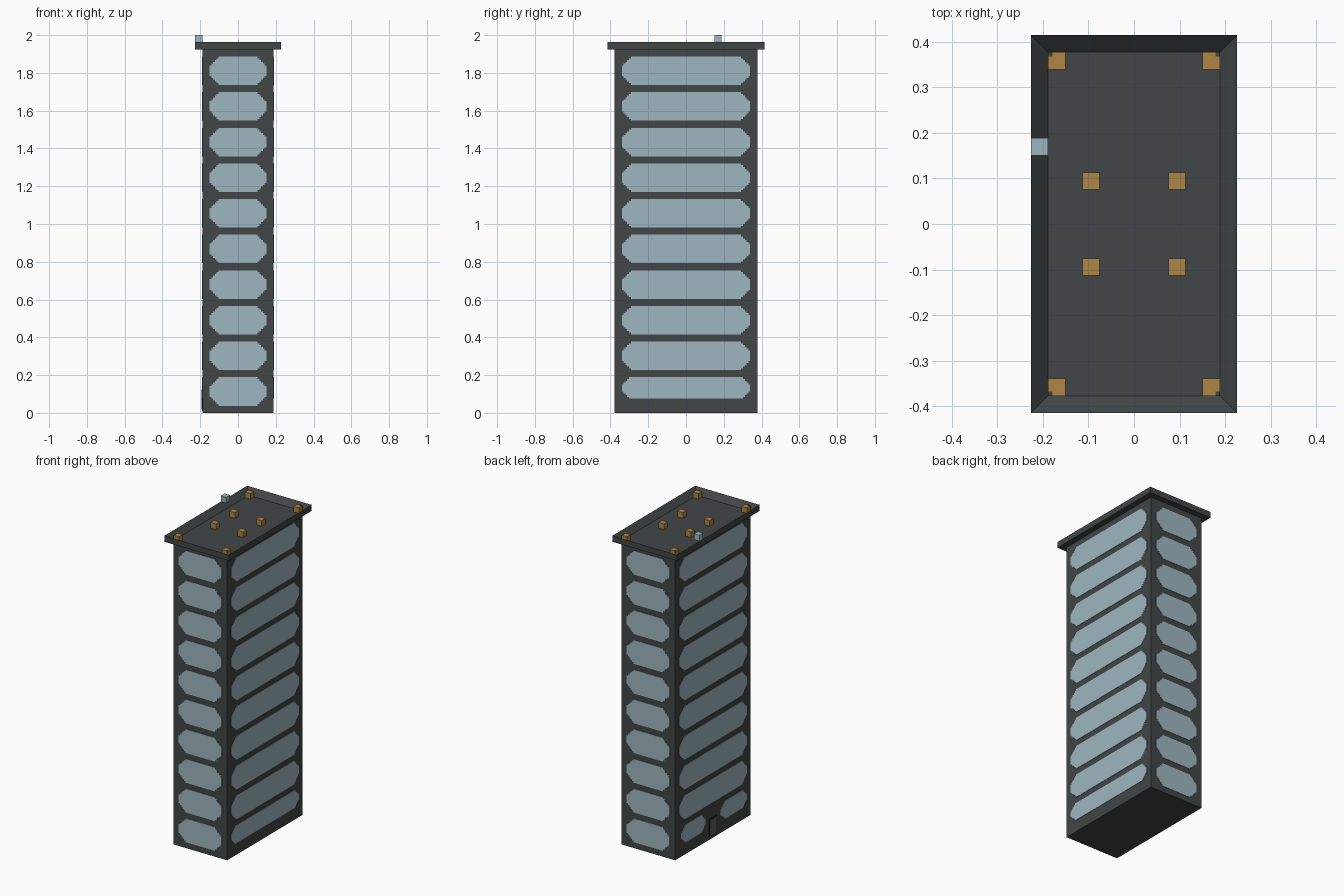
import bpy, bmesh, math
from mathutils import Matrix, Vector

if "Cube" in bpy.data.objects:
    bpy.data.objects.remove(bpy.data.objects["Cube"])

V = 2 / 53          # block unit: the tower is 53 blocks tall
P = V / 4           # step size of the stepped window corners
PLATE = 0.002       # thickness of painted plates
HALF_X, HALF_Y, BODY_TOP = 5 * V, 10 * V, 51 * V


def material(name, colour):
    mat = bpy.data.materials.new(name)
    mat.use_nodes = True
    mat.diffuse_color = (*colour, 1)
    bsdf = mat.node_tree.nodes["Principled BSDF"]
    bsdf.inputs["Base Color"].default_value = (*colour, 1)
    bsdf.inputs["Roughness"].default_value = 0.9
    return mat


WALL = material("charcoal wall", (0.053, 0.061, 0.061))
GLASS = material("pale blue glass", (0.34, 0.47, 0.52))
AMBER = material("amber block", (0.43, 0.24, 0.06))
DOOR = material("grey door", (0.11, 0.12, 0.12))
FRAME = material("black frame", (0.015, 0.017, 0.017))


def finish(name, bm, mat):
    bmesh.ops.recalc_face_normals(bm, faces=bm.faces)
    mesh = bpy.data.meshes.new(name)
    bm.to_mesh(mesh)
    bm.free()
    mesh.materials.append(mat)
    obj = bpy.data.objects.new(name, mesh)
    bpy.context.collection.objects.link(obj)
    return obj


def box_mesh(lo, hi):
    bm = bmesh.new()
    lo, hi = Vector(lo), Vector(hi)
    bmesh.ops.create_cube(bm, size=1, matrix=Matrix.Translation((lo + hi) / 2)
                          @ Matrix.Diagonal((*(hi - lo), 1)))
    return bm


def box(name, lo, hi, mat):
    return finish(name, box_mesh(lo, hi), mat)


def stepped_outline(u0, u1, z0, z1, steps):
    """Rectangle whose corners are cut by little stairs."""
    stair = []
    for i in range(steps):
        inset = (steps - i) * P
        stair += [(inset, i * P), (inset, (i + 1) * P)]
    stair.append((0, steps * P))
    back = stair[::-1]
    return ([(u1 - a, z1 - b) for a, b in stair] + [(u1 - a, z0 + b) for a, b in back]
            + [(u0 + a, z0 + b) for a, b in stair] + [(u0 + a, z1 - b) for a, b in back])


def wall_plates(name, outlines, turn, distance, mat, thick=PLATE):
    """Thin plates on the wall reached by turning the front wall."""
    bm = bmesh.new()
    for outline in outlines:
        face = bm.faces.new([bm.verts.new((u, -distance, z)) for u, z in outline])
        out = bmesh.ops.extrude_face_region(bm, geom=[face], use_keep_orig=True)
        moved = [g for g in out["geom"] if isinstance(g, bmesh.types.BMVert)]
        bmesh.ops.translate(bm, verts=moved, vec=(0, -thick, 0))
    bm.transform(Matrix.Rotation(math.radians(turn), 4, 'Z'))
    return finish(name, bm, mat)


# Tower body
box("tower_body", (-HALF_X, -HALF_Y, 0), (HALF_X, HALF_Y, BODY_TOP), WALL)

# Overhanging roof tray with a raised rim
bm = box_mesh((-HALF_X - V, -HALF_Y - V, BODY_TOP), (HALF_X + V, HALF_Y + V, BODY_TOP + V))
bm.normal_update()
top = max(bm.faces, key=lambda f: f.calc_center_median().z)
bmesh.ops.inset_region(bm, faces=[top], thickness=V, use_even_offset=True)
bmesh.ops.translate(bm, verts=top.verts, vec=(0, 0, PLATE - V))
finish("roof_rim", bm, WALL)

# Roof blocks: four in the middle, four in the corners
for sx in (-1, 1):
    for sy in (-1, 1):
        for name, cx, cy in (("roof_block", 2.5, 2.5), ("corner_block", 4.5, 9.5)):
            x, y, h = sx * cx * V, sy * cy * V, V / 2
            box(name, (x - h, y - h, BODY_TOP), (x + h, y + h, BODY_TOP + V - 0.001), AMBER)
        # Dark chip on the outer corner of each corner block
        x, y, h = sx * (HALF_X - P / 2), sy * (HALF_Y - P / 2), P / 2
        box("corner_chip", (x - h, y - h, BODY_TOP + V - P), (x + h, y + h, BODY_TOP + V), WALL)

# Small beacon on the rim
box("rim_beacon", (-6 * V, 4 * V, 52 * V), (-5 * V, 5 * V, 53 * V), GLASS)

# Windows: ten floors on every side
floors = [(5 * k + 1) * V for k in range(10)]
for name, turn in (("front_windows", 0), ("back_windows", 180)):
    rows = [stepped_outline(-4 * V, 4 * V, z, z + 4 * V, 5) for z in floors]
    wall_plates(name, rows, turn, HALF_Y, GLASS)

upper = [stepped_outline(-9 * V, 9 * V, z, z + 4 * V, 5) for z in floors[1:]]
ground = [stepped_outline(-9 * V, 9 * V, 2 * V, 5 * V, 4)]
wall_plates("left_windows", upper + ground, 90, HALF_X, GLASS)
split = [stepped_outline(-8.5 * V, -2 * V, 2 * V, 5 * V, 4),
         stepped_outline(2 * V, 9 * V, 2 * V, 5 * V, 4)]
wall_plates("right_windows", upper + split, 270, HALF_X, GLASS)

# Entrance door with a dark frame between the ground windows
wall_plates("door_frame", [stepped_outline(-V, V, P, 3.5 * V, 0)], 270, HALF_X, FRAME)
wall_plates("door_panel", [stepped_outline(-V + P, V - P, 2 * P, 3.5 * V - P, 0)],
            270, HALF_X, DOOR, 2 * PLATE)
